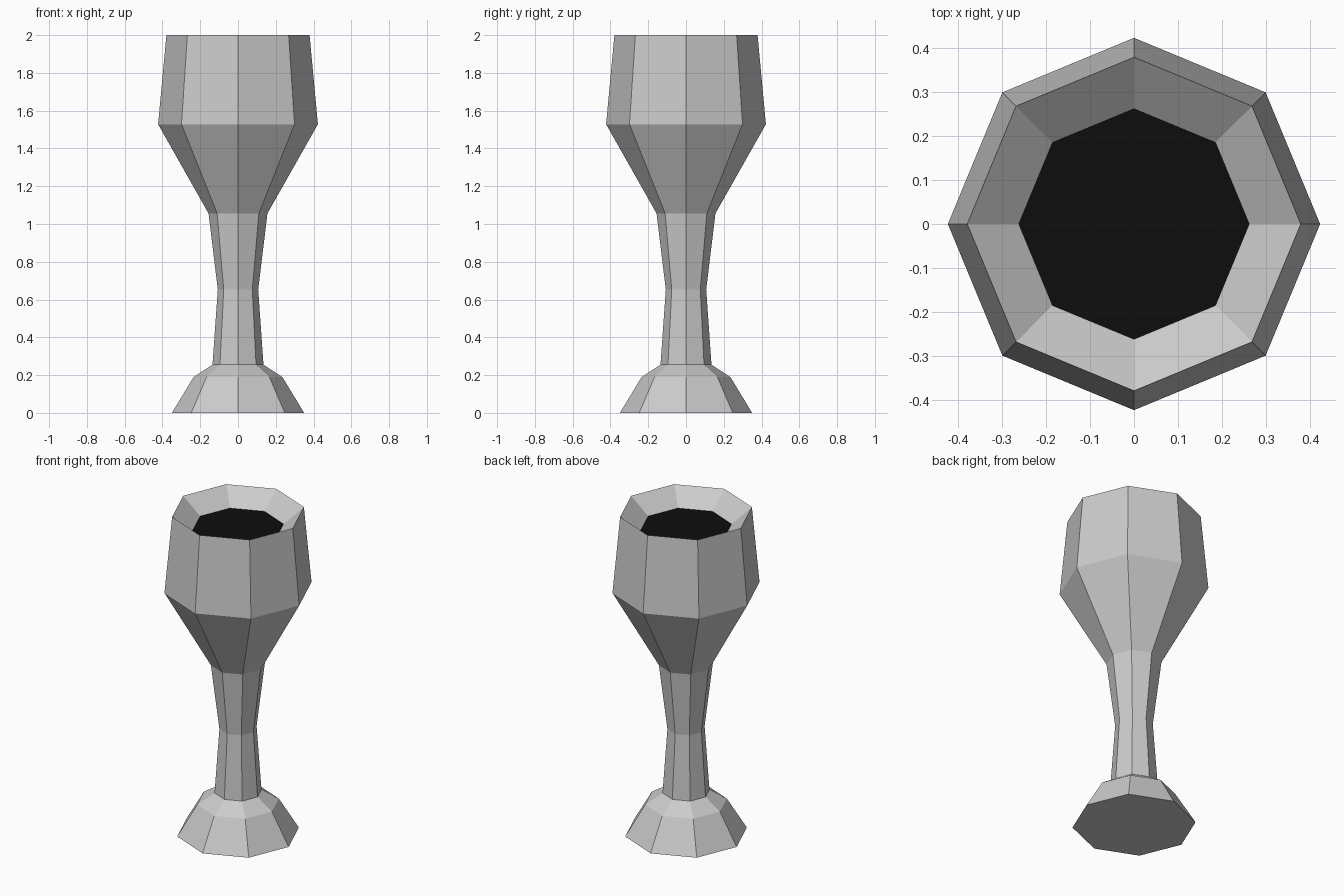
import bpy, bmesh
from math import cos, sin, tau

if "Cube" in bpy.data.objects:
    bpy.data.objects.remove(bpy.data.objects["Cube"])

SIDES = 8


def ring(bm, radius, z):
    return [bm.verts.new((radius * cos(tau * i / SIDES), radius * sin(tau * i / SIDES), z))
            for i in range(SIDES)]


def make_object(name, bm):
    mesh = bpy.data.meshes.new(name)
    bm.to_mesh(mesh)
    bm.free()
    obj = bpy.data.objects.new(name, mesh)
    bpy.context.collection.objects.link(obj)
    return obj


def lathe(name, profile):
    """Eight-sided flat-faced turning, closed at the first ring."""
    bm = bmesh.new()
    rings = [ring(bm, r, z) for r, z in profile]
    bm.faces.new(rings[0][::-1])
    for low, high in zip(rings, rings[1:]):
        for i in range(SIDES):
            j = (i + 1) % SIDES
            bm.faces.new((low[i], low[j], high[j], high[i]))
    return make_object(name, bm)


# Goblet: foot, stem, bowl, then over the rim and down the sloping inside
lathe("goblet", [
    (0.35, 0), (0.235, 0.19), (0.135, 0.255),
    (0.107, 0.653), (0.156, 1.056),
    (0.423, 1.528), (0.379, 2.0),
    (0.262, 1.904),
])

# Dark drink surface inside the bowl
bm = bmesh.new()
bm.faces.new(ring(bm, 0.262, 1.904))
drink = make_object("drink_surface", bm)
black = bpy.data.materials.new("black")
black.diffuse_color = (0.004, 0.004, 0.004, 1)
black.use_nodes = True
black.node_tree.nodes["Principled BSDF"].inputs["Base Color"].default_value = black.diffuse_color
drink.data.materials.append(black)
